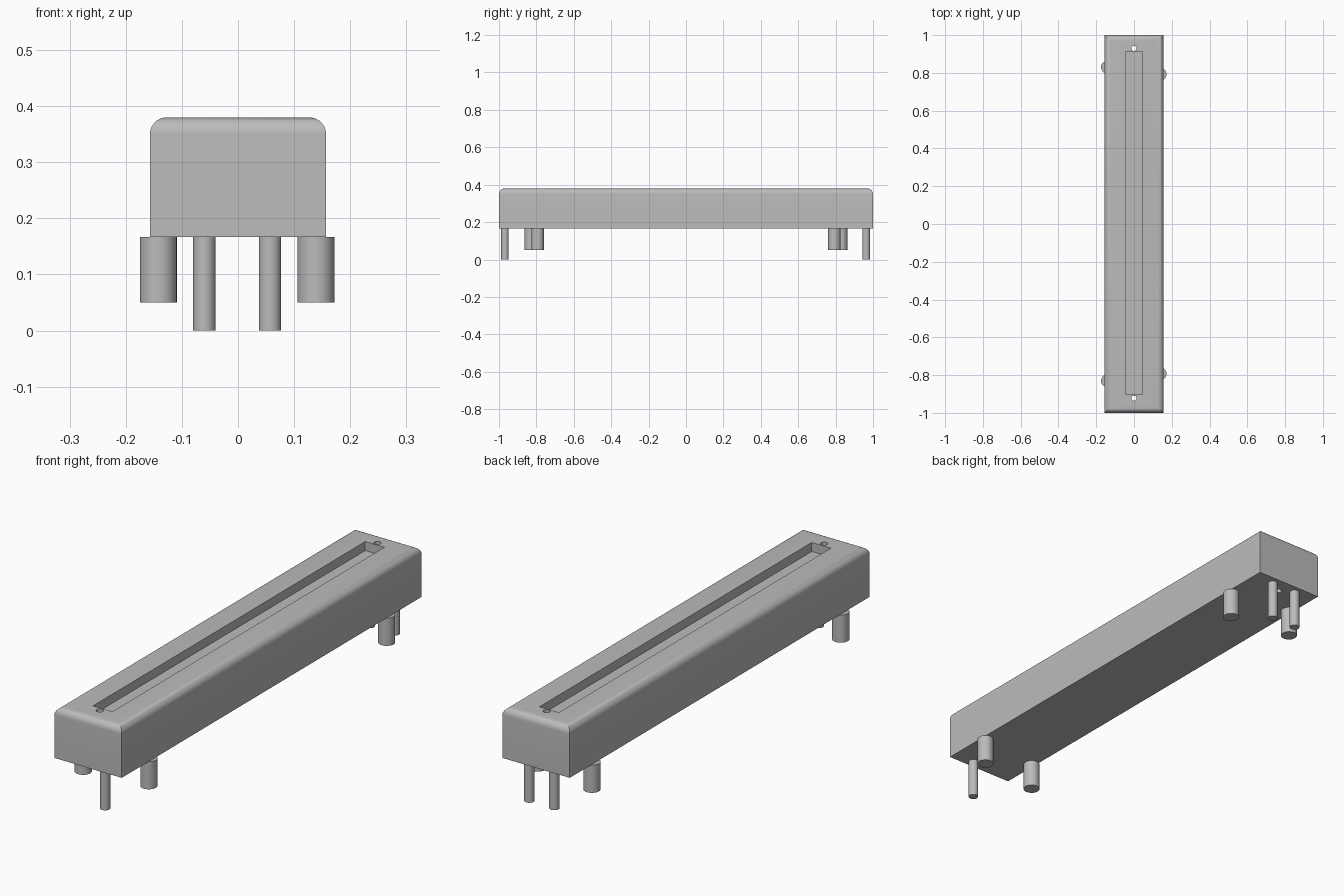
import bpy, bmesh
from mathutils import Matrix, Vector

cube = bpy.data.objects.get("Cube")
if cube:
    bpy.data.objects.remove(cube, do_unlink=True)

grey = bpy.data.materials.new("plain_grey")
grey.use_nodes = True
colour = (0.5, 0.5, 0.5, 1)
grey.diffuse_color = colour
grey.node_tree.nodes["Principled BSDF"].inputs["Base Color"].default_value = colour

BASE, TOP, HALF_W = 0.167, 0.38, 0.157


def finish(name, bm):
    mesh = bpy.data.meshes.new(name)
    bm.to_mesh(mesh)
    bm.free()
    mesh.materials.append(grey)
    ob = bpy.data.objects.new(name, mesh)
    bpy.context.collection.objects.link(ob)
    return ob


def box(name, low, high, round_top=0):
    low, high = Vector(low), Vector(high)
    bm = bmesh.new()
    bmesh.ops.create_cube(bm, size=1)
    bmesh.ops.scale(bm, vec=high - low, verts=bm.verts)
    bmesh.ops.translate(bm, vec=(low + high) / 2, verts=bm.verts)
    if round_top:
        edges = [e for e in bm.edges if all(v.co.z > high.z - 0.001 for v in e.verts)]
        bmesh.ops.bevel(bm, geom=edges, offset=round_top, segments=8,
                        profile=0.5, affect='EDGES')
    return finish(name, bm)


def cylinder(name, x, y, radius, z0, z1):
    bm = bmesh.new()
    bmesh.ops.create_cone(bm, cap_ends=True, segments=32, radius1=radius,
                          radius2=radius, depth=z1 - z0,
                          matrix=Matrix.Translation((x, y, (z0 + z1) / 2)))
    return finish(name, bm)


def smooth(ob):
    bpy.ops.object.select_all(action='DESELECT')
    ob.select_set(True)
    bpy.context.view_layer.objects.active = ob
    bpy.ops.object.shade_smooth_by_angle(angle=0.6)


# Housing with rounded top rim
housing = box("housing", (-HALF_W, -1, BASE), (HALF_W, 1, TOP), round_top=0.03)

# Shallow slot and two through holes
cutters = [box("slot_cutter", (-0.045, -0.903, TOP - 0.038), (0.045, 0.913, TOP + 0.1))]
for end, y in (("front", -0.922), ("back", 0.93)):
    cutters.append(cylinder(end + "_hole_cutter", 0, y, 0.014, 0, 0.6))
for cutter in cutters:
    mod = housing.modifiers.new(cutter.name, 'BOOLEAN')
    mod.operation = 'DIFFERENCE'
    mod.solver = 'EXACT'
    mod.object = cutter
    bpy.context.view_layer.objects.active = housing
    bpy.ops.object.modifier_apply(modifier=mod.name)
    bpy.data.objects.remove(cutter, do_unlink=True)
smooth(housing)

# Thick locating pegs, staggered between the two sides
for end, sign in (("front", -1), ("back", 1)):
    smooth(cylinder(end + "_right_peg", -0.142, sign * 0.83, 0.033, 0.05, BASE))
    smooth(cylinder(end + "_left_peg", 0.139, sign * 0.793, 0.033, 0.05, BASE))

# Thin contact pins: one in front, two at the back
for name, x, y in (("front_pin", 0.057, -0.968),
                   ("back_left_pin", 0.057, 0.964),
                   ("back_right_pin", -0.06, 0.964)):
    smooth(cylinder(name, x, y, 0.02, 0, BASE))
